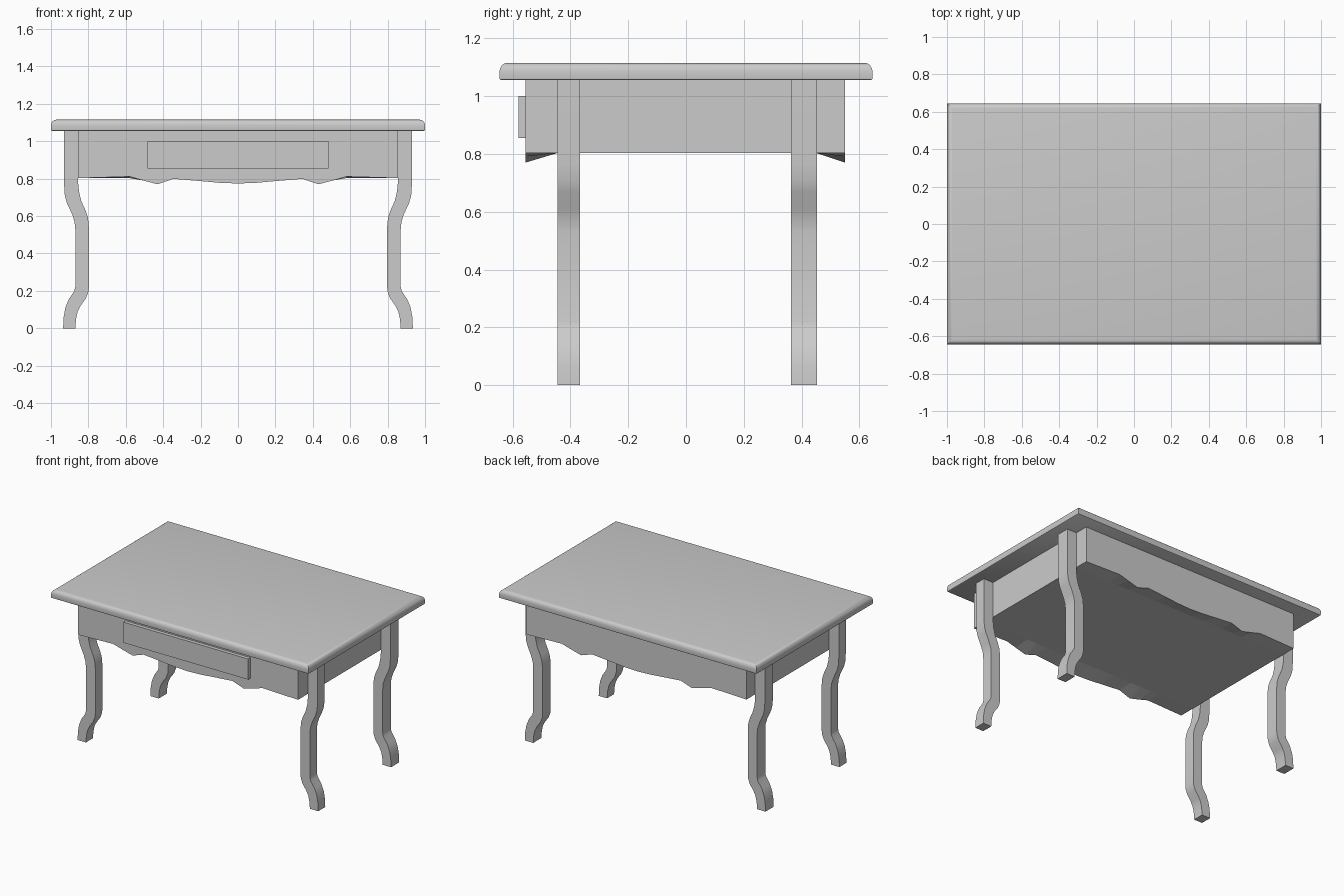
import bpy, bmesh

if "Cube" in bpy.data.objects:
    bpy.data.objects.remove(bpy.data.objects["Cube"])


def loft(name, sections):
    """Skin matching closed sections and cap both ends."""
    bm = bmesh.new()
    rings = [[bm.verts.new(p) for p in s] for s in sections]
    for a, b in zip(rings, rings[1:]):
        for i in range(len(a)):
            j = (i + 1) % len(a)
            bm.faces.new((a[i], a[j], b[j], b[i]))
    bm.faces.new(rings[0])
    bm.faces.new(rings[-1])
    bmesh.ops.recalc_face_normals(bm, faces=bm.faces)
    me = bpy.data.meshes.new(name)
    bm.to_mesh(me)
    bm.free()
    ob = bpy.data.objects.new(name, me)
    bpy.context.collection.objects.link(ob)
    return ob


def extrude_y(name, outline, y0, y1):
    return loft(name, [[(x, y, z) for x, z in outline] for y in (y0, y1)])


def box(name, x, y0, y1, z0, z1):
    return extrude_y(name, [(-x, z0), (x, z0), (x, z1), (-x, z1)], y0, y1)


def smooth(ob, angle):
    bpy.ops.object.select_all(action='DESELECT')
    ob.select_set(True)
    bpy.context.view_layer.objects.active = ob
    bpy.ops.object.shade_smooth_by_angle(angle=angle)


# Table top: plank with a rounded upper rim
def rim_ring(inset, z):
    x, y = 1 - inset, 0.645 - inset
    return [(-x, -y, z), (x, -y, z), (x, y, z), (-x, y, z)]


rim = [(0.006, 1.055), (0.001, 1.058), (0, 1.063), (0, 1.086), (0.002, 1.096),
       (0.008, 1.106), (0.017, 1.113), (0.028, 1.115)]
top = loft("table_top", [rim_ring(i, z) for i, z in rim])
smooth(top, 0.6)

# Apron: scalloped front and back edges sloping in to a flat underside
half = [(0.855, 0.803), (0.58, 0.811), (0.51, 0.791), (0.43, 0.77),
        (0.345, 0.799), (0.2, 0.787), (0.1, 0.778)]
scallop = [(-x, z) for x, z in half] + [(0, 0.774)] + half[::-1]


def apron_section(y, flat):
    bottom = [(x, y, 0.803 if flat else z) for x, z in scallop]
    return bottom + [(0.855, y, 1.057), (-0.855, y, 1.057)]


loft("apron", [apron_section(-0.555, False), apron_section(-0.445, True),
               apron_section(0.45, True), apron_section(0.55, False)])

# Drawer front
box("drawer_front", 0.485, -0.58, -0.55, 0.855, 1.0)

# Curved legs: outer edge going down, inner edge coming back up
outer = [(0.93, 1.057), (0.93, 0.77), (0.926, 0.71), (0.915, 0.67), (0.887, 0.61),
         (0.874, 0.57), (0.87, 0.53), (0.87, 0.22), (0.876, 0.198), (0.905, 0.155),
         (0.923, 0.11), (0.932, 0.06), (0.935, 0)]
inner = [(0.87, 0), (0.866, 0.05), (0.857, 0.09), (0.842, 0.12), (0.813, 0.16),
         (0.80, 0.195), (0.797, 0.22), (0.797, 0.54), (0.802, 0.59), (0.815, 0.63),
         (0.838, 0.68), (0.85, 0.73), (0.855, 0.78), (0.855, 1.057)]
for side, s in (("left", -1), ("right", 1)):
    outline = [(s * x, z) for x, z in outer + inner]
    for place, y0, y1 in (("front", -0.445, -0.367), ("back", 0.363, 0.453)):
        smooth(extrude_y(f"{place}_{side}_leg", outline, y0, y1), 0.6)
